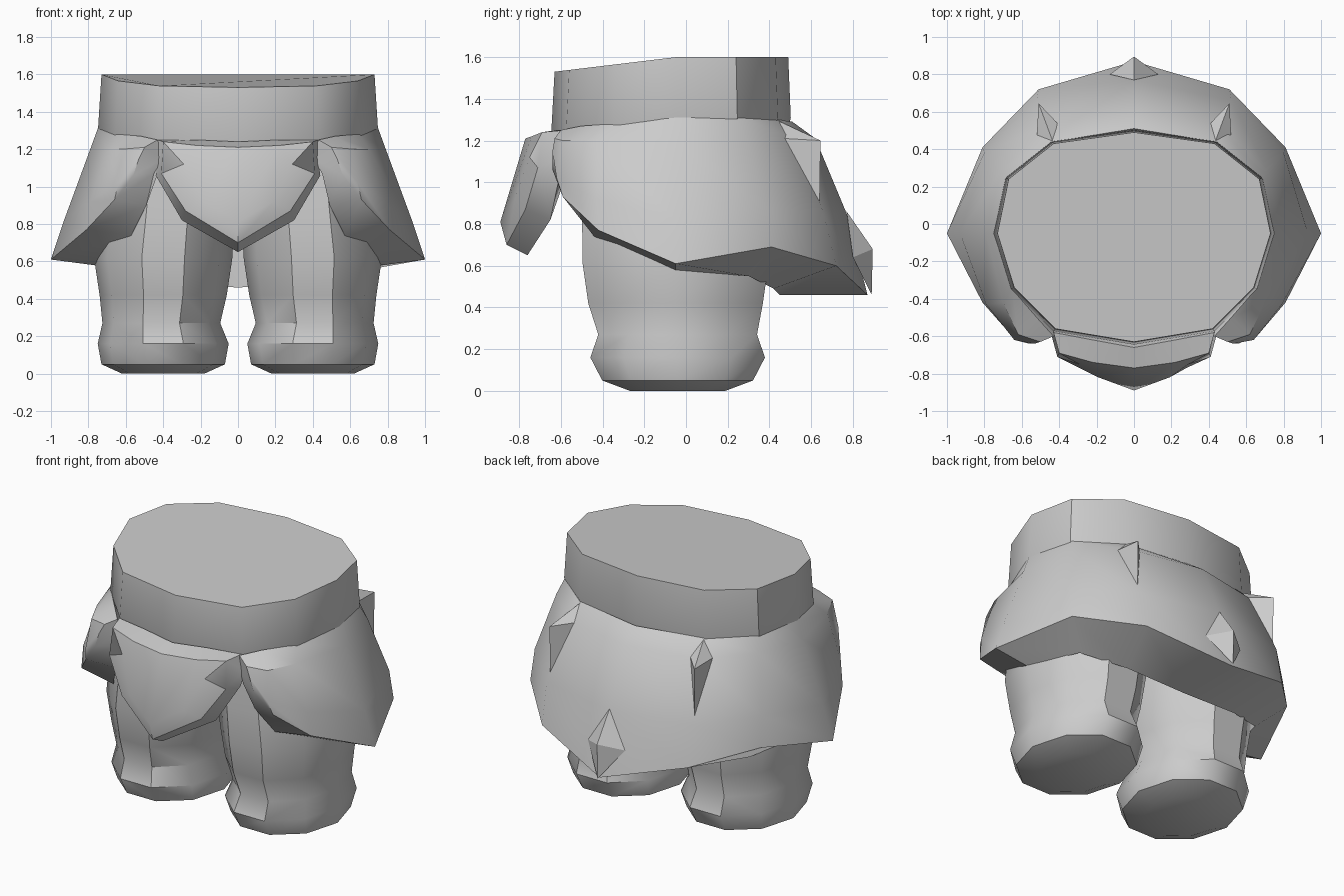
import bpy, bmesh, math
from mathutils import Vector

cube = bpy.data.objects.get("Cube")
if cube:
    bpy.data.objects.remove(cube, do_unlink=True)

grey = bpy.data.materials.new("plain grey")
grey.use_nodes = True
colour = (0.6, 0.6, 0.6, 1)
grey.diffuse_color = colour
grey.node_tree.nodes["Principled BSDF"].inputs["Base Color"].default_value = colour


def finish(name, bm, smooth=True):
    """Turn a bmesh into a shaded object."""
    bmesh.ops.recalc_face_normals(bm, faces=bm.faces)
    mesh = bpy.data.meshes.new(name)
    bm.to_mesh(mesh)
    bm.free()
    mesh.materials.append(grey)
    obj = bpy.data.objects.new(name, mesh)
    bpy.context.collection.objects.link(obj)
    if smooth:
        bpy.ops.object.select_all(action='DESELECT')
        obj.select_set(True)
        bpy.context.view_layer.objects.active = obj
        bpy.ops.object.shade_smooth_by_angle(angle=math.radians(38))
    return obj


def loft(name, sections):
    """Bridge closed cross-sections in order and cap both ends."""
    bm = bmesh.new()
    loops = [[bm.verts.new(p) for p in section] for section in sections]
    count = len(loops[0])
    for a, b in zip(loops, loops[1:]):
        for i in range(count):
            j = (i + 1) % count
            bm.faces.new((a[i], a[j], b[j], b[i]))
    bm.faces.new(loops[0])
    bm.faces.new(loops[-1])
    return finish(name, bm)


def flip(p):
    return Vector((-p[0], p[1], p[2]))


def hundredths(*points):
    return [Vector(p) / 100 for p in points]


def both_sides(half):
    """Add the mirrored sections after the one on the centre line."""
    return half + [[flip(p) for p in s] for s in reversed(half[:-1])]


def fold(name, ring, ridge):
    """Pointed cloth fold: a pyramid over a four-sided ring."""
    bm = bmesh.new()
    base = [bm.verts.new(p) for p in ring]
    tip = bm.verts.new(ridge)
    for i in range(4):
        bm.faces.new((base[i], base[(i + 1) % 4], tip))
    bm.faces.new(base)
    finish(name, bm, smooth=False)


# Waistband: an uneven twelve-sided drum with a sloping top
outline = hundredths((0, -63, 0), (42, -56, 0), (64, -34, 0), (73, -5, 0),
                     (67, 24, 0), (43, 43, 0), (0, 49, 0))
outline += [flip(p) for p in reversed(outline[1:-1])]


def waist_ring(scale, low, high):
    return [Vector((p.x * scale, p.y * scale, min(high, low + (p.y + 0.63) * 0.12)))
            for p in outline]


loft("waistband", [waist_ring(0.95, 1.1, 1.15), waist_ring(1.025, 1.24, 1.31),
                   waist_ring(1, 1.53, 1.6)])

# Skirt: columns from the front opening to the centre back,
# each listing waist, upper bend, lower bend, hem and inner hem
columns = [
    hundredths((43, -60, 125), (50, -63, 121), (53, -64, 115), (56, -64, 106), (45, -59, 107)),
    hundredths((52, -50, 127), (62, -59, 120), (64, -62, 102), (66, -59, 93), (49, -53, 90)),
    hundredths((65, -35, 128), (70, -42, 120), (79, -43, 92), (81, -42, 77), (57, -44, 74)),
    hundredths((75, -5, 131), (79, -5, 120), (93, -5, 82), (100, -5, 61), (77, -5, 58)),
    hundredths((68, 25, 131), (71, 29, 122), (80, 38, 88), (81, 41, 69), (66, 30, 55)),
    hundredths((43, 44, 130), (46, 53, 121), (52, 66, 85), (51, 72, 60), (40, 42, 49)),
    hundredths((0, 51, 129), (0, 62, 121), (0, 77, 85), (0, 87, 46), (0, 45, 46)),
]
for column in columns:
    waist = column[0]
    column.append(Vector((waist.x * 0.93, waist.y * 0.93, waist.z - 0.1)))
loft("skirt", both_sides(columns))

# Front flap: sections from its side to the centre line
flap = [
    hundredths((43, -58, 125), (40, -69, 124), (29, -75, 112), (41, -71, 107),
               (44, -60, 106), (43, -54, 113)),
    hundredths((22, -62, 125), (22, -74, 122), (19, -82, 92), (28, -77, 87),
               (30, -65, 82), (22, -55, 110)),
    hundredths((0, -66, 124), (0, -77, 121), (0, -89, 81), (0, -86, 70),
               (0, -76, 65), (0, -60, 110)),
]
loft("front_flap", both_sides(flap))

# Legs: height, centre x, centre y, half width, half depth
leg_rings = hundredths((1, 40, -4), (5, 40, -4), (16, 40, -4), (27, 41, -4),
                       (42, 40, -5), (62, 40, -5), (85, 38, -6), (115, 36, -6))
leg_sizes = [(.22, .24), (.33, .38), (.35, .44), (.315, .4),
             (.34, .44), (.37, .47), (.36, .46), (.33, .43)]
for side, label in ((1, "left"), (-1, "right")):
    rings = []
    for (z, x, y), (width, depth) in zip(leg_rings, leg_sizes):
        z = 0 if z < 0.02 else z
        angles = [math.tau * i / 10 for i in range(10)]
        rings.append([Vector((side * (x + width * math.cos(a)),
                              y + depth * math.sin(a), z)) for a in angles])
    loft(label + "_leg", rings)

# Folds in the cloth at the back
pleat = hundredths((43, 43, 130), (41, 54, 121), (51, 64, 88), (52, 47, 121))
ridge = Vector((0.51, 0.645, 1.2))
fold("left_pleat", pleat, ridge)
fold("right_pleat", [flip(p) for p in pleat], flip(ridge))
fold("tail_fold", hundredths((0, 77, 86), (13, 80, 64), (0, 89, 46), (-13, 80, 64)),
     Vector((0, 0.895, 0.68)))
